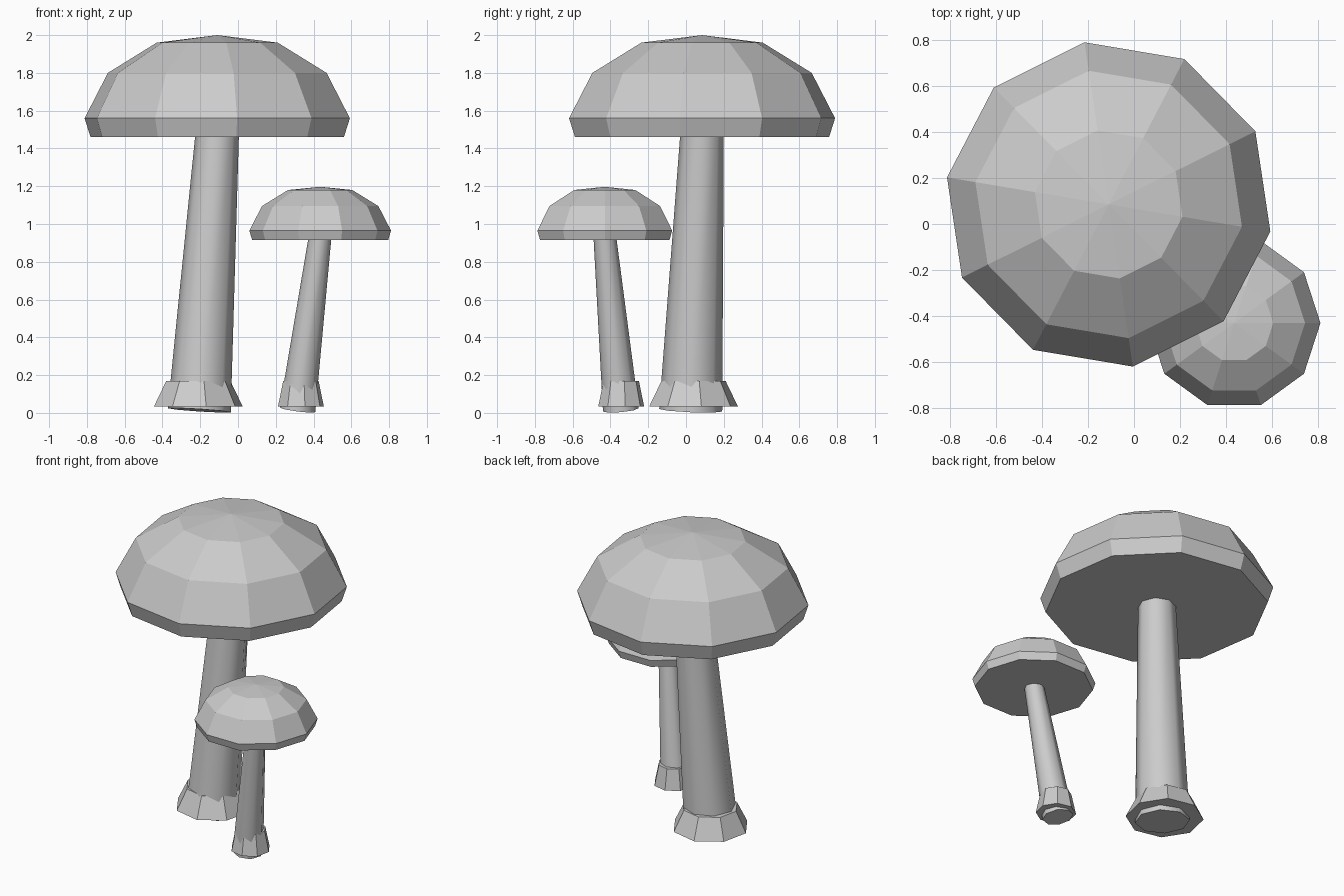
import bpy, bmesh
from math import cos, sin, radians, pi
from mathutils import Vector

cube = bpy.data.objects.get("Cube")
if cube:
    bpy.data.objects.remove(cube, do_unlink=True)

grey = bpy.data.materials.new("plain grey")
grey.use_nodes = True
colour = (0.6, 0.6, 0.6, 1)
grey.diffuse_color = colour
grey.node_tree.nodes["Principled BSDF"].inputs["Base Color"].default_value = colour


def loft(name, rings, sides, phase, axis=Vector((0, 0, 1)), apex=None):
    """Join rings of (centre, radius) set square to an axis; close both ends."""
    turn = Vector((0, 0, 1)).rotation_difference(axis)
    bm = bmesh.new()
    loops = []
    for centre, radius in rings:
        angles = [radians(phase) + 2 * pi * i / sides for i in range(sides)]
        loops.append([bm.verts.new(Vector(centre) + turn @ Vector(
            (radius * cos(a), radius * sin(a), 0))) for a in angles])
    for low, high in zip(loops, loops[1:]):
        for i in range(sides):
            j = (i + 1) % sides
            bm.faces.new((low[i], low[j], high[j], high[i]))
    bm.faces.new(loops[0][::-1])
    if apex:
        tip = bm.verts.new(apex)
        for i in range(sides):
            bm.faces.new((loops[-1][i], loops[-1][(i + 1) % sides], tip))
    else:
        bm.faces.new(loops[-1])
    mesh = bpy.data.meshes.new(name)
    bm.to_mesh(mesh)
    bm.free()
    mesh.materials.append(grey)
    obj = bpy.data.objects.new(name, mesh)
    bpy.context.collection.objects.link(obj)
    return obj


def mushroom(size, cap_xy, cap_phase, profile, tip, foot, stem_radii, skirt_xy, skirt_radii, skirt_phase):
    # Faceted dome cap with an inward-sloping rim
    x, y = cap_xy
    loft(size + "_cap", [((x, y, z), r) for r, z in profile], 10, cap_phase, apex=(x, y, tip))
    # Leaning, tapered stem, smooth round its side
    foot = Vector(foot)
    top = Vector((x, y, profile[0][1] + 0.02))
    stem = loft(size + "_stem", [(foot, stem_radii[0]), (top, stem_radii[1])], 8, 0, top - foot)
    for face in stem.data.polygons:
        face.use_smooth = len(face.vertices) == 4
    for edge in stem.data.edges:
        a, b = edge.vertices
        edge.use_edge_sharp = (a < 8) == (b < 8)
    # Flared skirt round the foot
    sx, sy = skirt_xy
    loft(size + "_skirt", [((sx, sy, 0.035), skirt_radii[0]), ((sx, sy, 0.17), skirt_radii[1])], 8, skirt_phase)


mushroom("large", (-0.11, 0.085), -9.5,
         [(0.68, 1.46), (0.712, 1.56), (0.587, 1.80), (0.325, 1.96)], 2.0,
         (-0.205, 0.025, 0.014), (0.167, 0.115), (-0.21, 0.04), (0.238, 0.172), 10)
mushroom("small", (0.435, -0.43), 0,
         [(0.36, 0.915), (0.375, 0.965), (0.308, 1.095), (0.17, 1.18)], 1.197,
         (0.315, -0.345, 0.016), (0.095, 0.06), (0.333, -0.343), (0.123, 0.095), 10)
